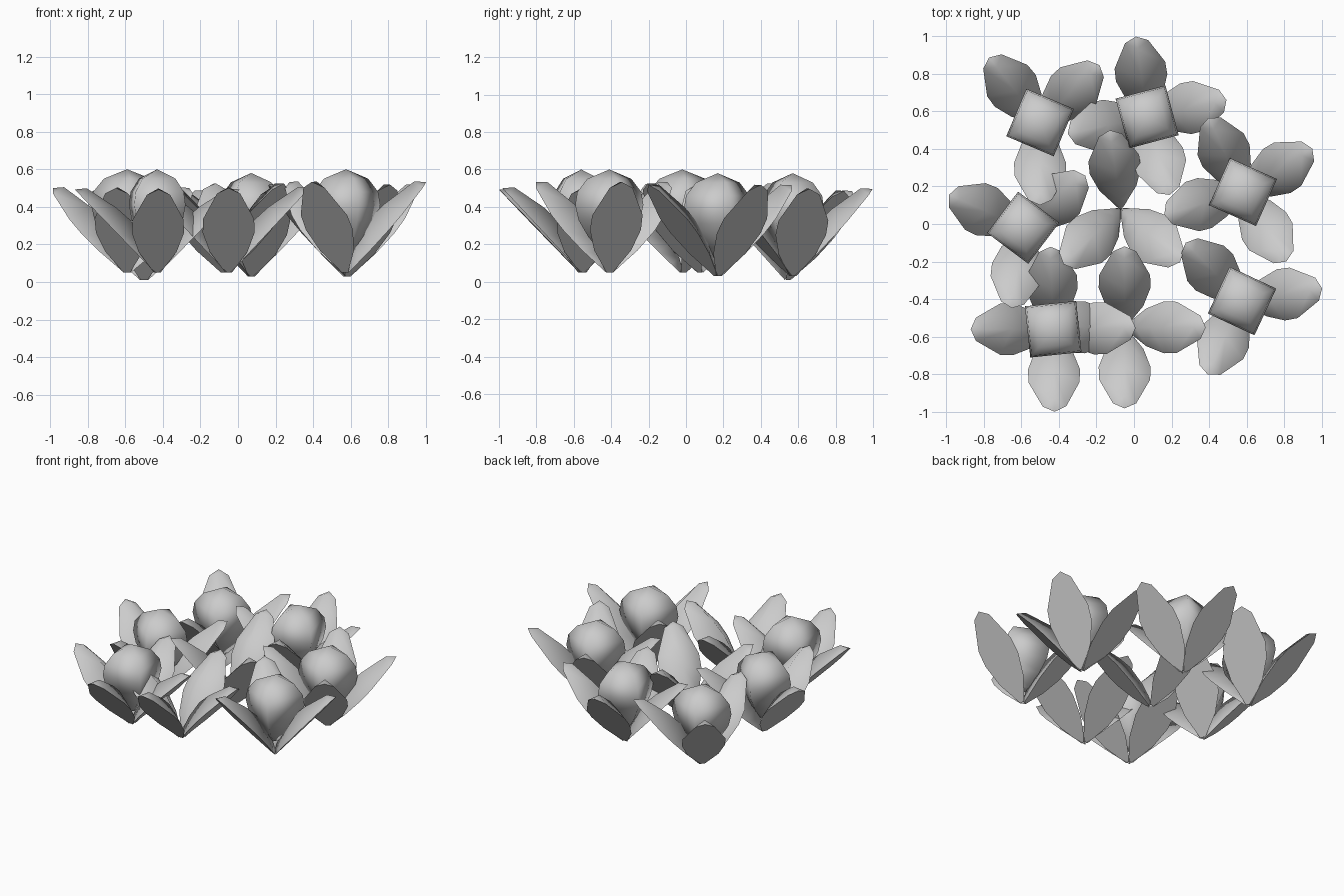
import bpy, bmesh
from math import radians, sin, cos, pi
from mathutils import Matrix

if "Cube" in bpy.data.objects:
    bpy.data.objects.remove(bpy.data.objects["Cube"])

# Leaf stations: (distance along, half width, inner bulge)
LEAF = [(0, .018, .02), (.06, .05, .05), (.15, .10, .078), (.29, .138, .10),
        (.39, .136, .092), (.575, .062, .05)]
LEAF_TIP = .615
# Bud rings: (height, corner radius)
BUD = [(.10, .04), (.19, .12), (.28, .175), (.36, .194), (.43, .182), (.50, .125)]
BUD_TOP = .55


def finish(name, bm, angle):
    bmesh.ops.recalc_face_normals(bm, faces=bm.faces)
    mesh = bpy.data.meshes.new(name)
    bm.to_mesh(mesh)
    bm.free()
    ob = bpy.data.objects.new(name, mesh)
    bpy.context.collection.objects.link(ob)
    bpy.ops.object.select_all(action='DESELECT')
    ob.select_set(True)
    bpy.context.view_layer.objects.active = ob
    bpy.ops.object.shade_smooth_by_angle(angle=radians(angle))


def leaf(name, base, heading, rise, stretch):
    # Flat outer face, ridged inner face, leaning outward from the base
    bm = bmesh.new()
    rows = [[bm.verts.new((s, -w, 0)), bm.verts.new((s, 0, h)), bm.verts.new((s, w, 0))]
            for s, w, h in LEAF]
    tip = bm.verts.new((LEAF_TIP, 0, 0))
    for a, b in zip(rows, rows[1:]):
        for i in range(2):
            bm.faces.new((a[i], a[i + 1], b[i + 1], b[i]))
    bm.faces.new(rows[0])
    for i in range(2):
        bm.faces.new((rows[-1][i], rows[-1][i + 1], tip))
    bm.faces.new([r[0] for r in rows] + [tip] + [r[2] for r in reversed(rows)])
    m = (Matrix.Translation(base) @ Matrix.Rotation(radians(heading), 4, 'Z')
         @ Matrix.Translation((.012, 0, 0)) @ Matrix.Rotation(-radians(rise), 4, 'Y')
         @ Matrix.Diagonal((stretch, 1, 1, 1)))
    bm.transform(m)
    finish(name, bm, 78)


def bud(name, base, turn):
    # Four-sided rounded bud
    bm = bmesh.new()
    rings = [[bm.verts.new((r * cos(radians(turn) + k * pi / 2),
                            r * sin(radians(turn) + k * pi / 2), z)) for k in range(4)]
             for z, r in BUD]
    top = bm.verts.new((0, 0, BUD_TOP))
    for a, b in zip(rings, rings[1:]):
        for k in range(4):
            bm.faces.new((a[k], a[k - 1], b[k - 1], b[k]))
    for k in range(4):
        bm.faces.new((rings[-1][k], rings[-1][k - 1], top))
    bm.faces.new(rings[0])
    bm.transform(Matrix.Translation(base))
    finish(name, bm, 120)


# Plants: base, leaf headings, leaf rise, leaf stretch, bud turn (None = no bud)
PLANTS = [
    ((-.50, .54, .01), (128, 44, 270), 48, 1.04, 22),
    ((.07, .57, .03), (98, 12, 286, 192), 48, 1.02, 60),
    ((.58, .17, .03), (115, 32, 302, 196), 49, 1.05, 21),
    ((.575, -.41, .05), (134, 9, 245), 49, 1.04, 20),
    ((-.05, -.55, .05), (90, 0, 270, 180), 47, 1.0, None),
    ((-.43, -.56, .05), (92, 1, 271, 180), 46, 1.0, 51),
    ((-.59, -.02, .05), (156, 40, 262), 47, 1.0, 8),
    ((-.07, .08, .05), (98, 224, 318), 49, 1.02, None),
]
for n, (base, headings, rise, stretch, turn) in enumerate(PLANTS, 1):
    for k, heading in enumerate(headings, 1):
        leaf(f"plant_{n}_leaf_{k}", base, heading, rise, stretch)
    if turn is not None:
        bud(f"plant_{n}_bud", base, turn)
